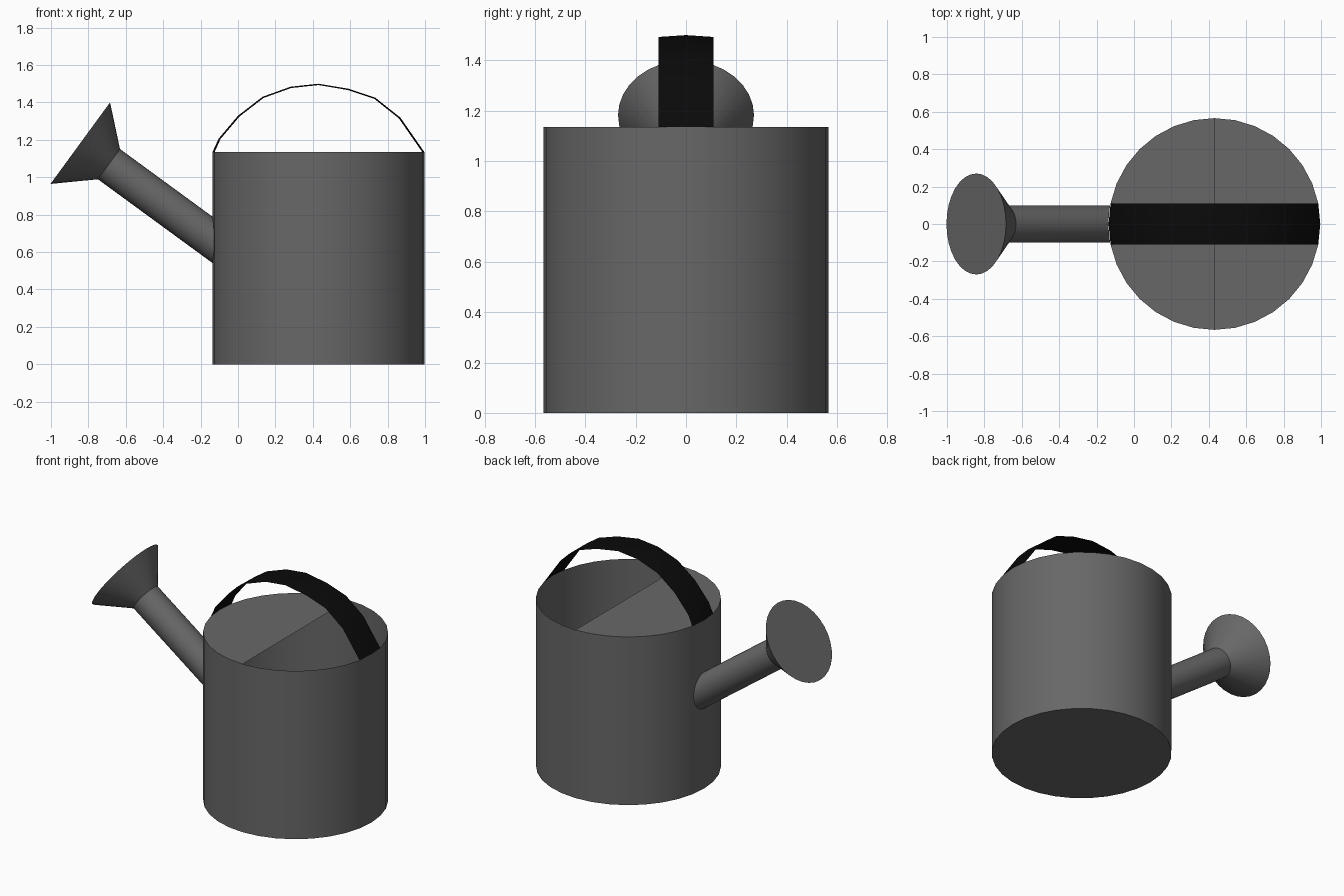
import bpy
import math
from mathutils import Vector

if "Cube" in bpy.data.objects:
    bpy.data.objects.remove(bpy.data.objects["Cube"])

SIDES = 32
CX, R, H = 0.43, 0.566, 1.135      # can centre, radius, height


def material(name, value):
    m = bpy.data.materials.new(name)
    m.diffuse_color = (value, value, value, 1)
    m.use_nodes = True
    m.node_tree.nodes["Principled BSDF"].inputs["Base Color"].default_value = m.diffuse_color
    return m


GREY = material("dark grey metal", 0.137)
BLACK = material("black handle", 0.003)


def make(name, verts, faces, mat, angle=30):
    mesh = bpy.data.meshes.new(name)
    mesh.from_pydata(verts, [], faces)
    mesh.materials.append(mat)
    ob = bpy.data.objects.new(name, mesh)
    bpy.context.collection.objects.link(ob)
    bpy.ops.object.select_all(action='DESELECT')
    ob.select_set(True)
    bpy.context.view_layer.objects.active = ob
    bpy.ops.object.shade_smooth_by_angle(angle=math.radians(angle))
    return ob


def bridge(rings, closed=True):
    # quads between consecutive rings of equal length
    n = len(rings[0])
    return [(k * n + i, k * n + (i + 1) % n, (k + 1) * n + (i + 1) % n, (k + 1) * n + i)
            for k in range(len(rings) - 1) for i in range(n if closed else n - 1)]


# can body: thin wall, floor, and a cover over the half nearest the spout
def can_ring(z):
    return [(CX + R * math.cos(2 * math.pi * i / SIDES),
             R * math.sin(2 * math.pi * i / SIDES), z) for i in range(SIDES)]


rings = [can_ring(0), can_ring(H)]
faces = bridge(rings)
faces.append(tuple(reversed(range(SIDES))))
faces.append(tuple(SIDES + i for i in range(SIDES // 4, 3 * SIDES // 4 + 1)))
make("can_body", rings[0] + rings[1], faces, GREY)

# spout and rose share one axis
neck = Vector((-0.69, 0, 1.07))
axis = Vector((-0.807, 0, 0.59)).normalized()
up = Vector((axis.z, 0, -axis.x))
side = Vector((0, 1, 0))


def axis_ring(center, r):
    return [center + r * (math.cos(a) * up + math.sin(a) * side)
            for a in (2 * math.pi * i / SIDES for i in range(SIDES))]


def to_wall(p):
    # slide a point back along the axis to the can wall
    wall_x = CX - math.sqrt(R * R - p.y * p.y)
    return p + axis * ((wall_x - p.x) / axis.x)


top = axis_ring(neck, 0.1)
rings = [[to_wall(p) for p in top], top]
make("spout", rings[0] + rings[1], bridge(rings), GREY)

# rose: flared cone closed by a flat face
rings = [top, axis_ring(neck + axis * 0.19, 0.27)]
make("rose", rings[0] + rings[1],
     bridge(rings) + [tuple(range(SIDES, 2 * SIDES))], GREY)

# handle: arched strip, slightly crowned across its width
path = [(-0.136, 1.135), (-0.104, 1.206), (0.0, 1.329), (0.131, 1.43), (0.281, 1.484),
        (0.43, 1.5), (0.591, 1.473), (0.735, 1.425), (0.869, 1.318), (0.996, 1.135)]
rings = [[(CX + (x - CX) * s, y, H + (z - H) * s)
          for y, s in ((-0.11, 0.98), (0, 1), (0.11, 0.98))] for x, z in path]
make("handle", [v for r in rings for v in r], bridge(rings, False), BLACK)
